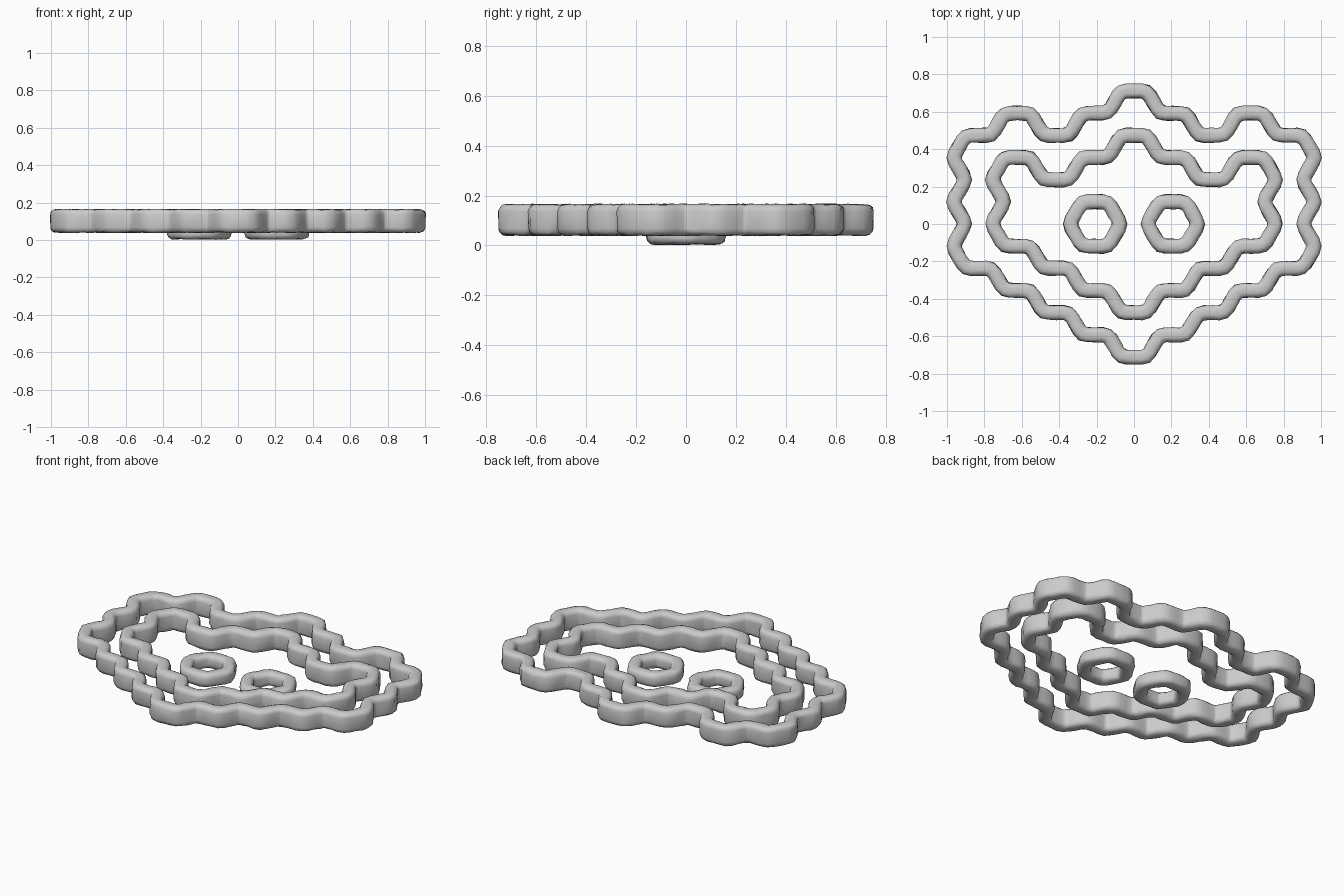
import bpy, bmesh, math, random
from mathutils import Vector

if "Cube" in bpy.data.objects:
    bpy.data.objects.remove(bpy.data.objects["Cube"])

random.seed(4)
A, H = 0.1385, 0.1185      # honeycomb cell: side length, half height
HALF_W = 0.039             # half thickness of every wall
JITTER = 0.0025            # slight hand-formed unevenness


def rounded_path(cells, cut=0.22):
    """Closed lattice outline with eased corners and a few points per side."""
    pts = [Vector((x * A, y * H)) for x, y in cells]
    out = []
    for i, p in enumerate(pts):
        prev, nxt = pts[i - 1], pts[(i + 1) % len(pts)]
        a, b = p.lerp(prev, cut), p.lerp(nxt, cut)
        out += [a, (a + 2 * p + b) / 4, b, p.lerp(nxt, 0.5)]
    return out


def section(half_w, z0, z1):
    """Upright wall profile with rounded top and bottom edges."""
    zc, hz, r = (z0 + z1) / 2, (z1 - z0) / 2, 0.028
    prof = []
    for k, (sx, sz) in enumerate([(1, 1), (-1, 1), (-1, -1), (1, -1)]):
        for j in range(4):
            t = math.radians(90 * k + 30 * j)
            prof.append((sx * (half_w - r) + r * math.cos(t),
                         zc + sz * (hz - r) + r * math.sin(t)))
    return prof


def wall(name, cells, z0, z1):
    """Sweep the wall profile round a closed outline."""
    path, prof = rounded_path(cells), section(HALF_W, z0, z1)
    n, m = len(path), len(prof)
    bm = bmesh.new()
    rings = []
    for i, p in enumerate(path):
        d0 = (p - path[i - 1]).normalized()
        d1 = (path[(i + 1) % n] - p).normalized()
        d = (d0 + d1).normalized()
        side = Vector((d.y, -d.x)) / max(0.5, d.dot(d1))
        ring = []
        for u, z in prof:
            q = p + side * (u + random.uniform(-JITTER, JITTER))
            ring.append(bm.verts.new((q.x, q.y, z + random.uniform(-JITTER, JITTER))))
        rings.append(ring)
    for i in range(n):
        r0, r1 = rings[i], rings[(i + 1) % n]
        for j in range(m):
            k = (j + 1) % m
            bm.faces.new((r0[j], r0[k], r1[k], r1[j]))
    bmesh.ops.recalc_face_normals(bm, faces=bm.faces)
    mesh = bpy.data.meshes.new(name)
    bm.to_mesh(mesh)
    bm.free()
    for f in mesh.polygons:
        f.use_smooth = True
    ob = bpy.data.objects.new(name, mesh)
    bpy.context.collection.objects.link(ob)
    return ob


def mirrored(half):
    """Close a right-hand half outline with its mirror image."""
    return half + [(-x, y) for x, y in reversed(half)]


# Outlines as (column, row) steps on the honeycomb, right half, top to bottom
outer = [(.5, 6), (1, 5), (2, 5), (2.5, 4), (3.5, 4), (4, 5), (5, 5), (5.5, 4),
         (6.5, 4), (7, 3), (6.5, 2), (7, 1), (6.5, 0), (7, -1), (6.5, -2),
         (5.5, -2), (5, -3), (4, -3), (3.5, -4), (2.5, -4), (2, -5), (1, -5), (.5, -6)]
inner = [(.5, 4), (1, 3), (2, 3), (2.5, 2), (3.5, 2), (4, 3), (5, 3), (5.5, 2),
         (5, 1), (5.5, 0), (5, -1), (4, -1), (3.5, -2), (2.5, -2), (2, -3),
         (1, -3), (.5, -4)]

# Two nested honeycomb outlines
wall("outer_outline", mirrored(outer), 0.04, 0.165)
wall("inner_outline", mirrored(inner), 0.04, 0.165)

# Pair of lower single-cell rings in the middle
cell = [(1, 0), (.5, 1), (-.5, 1), (-1, 0), (-.5, -1), (.5, -1)]
for name, cx in (("left_hexagon", -1.5), ("right_hexagon", 1.5)):
    wall(name, [(x + cx, y) for x, y in cell], 0.004, 0.09)
